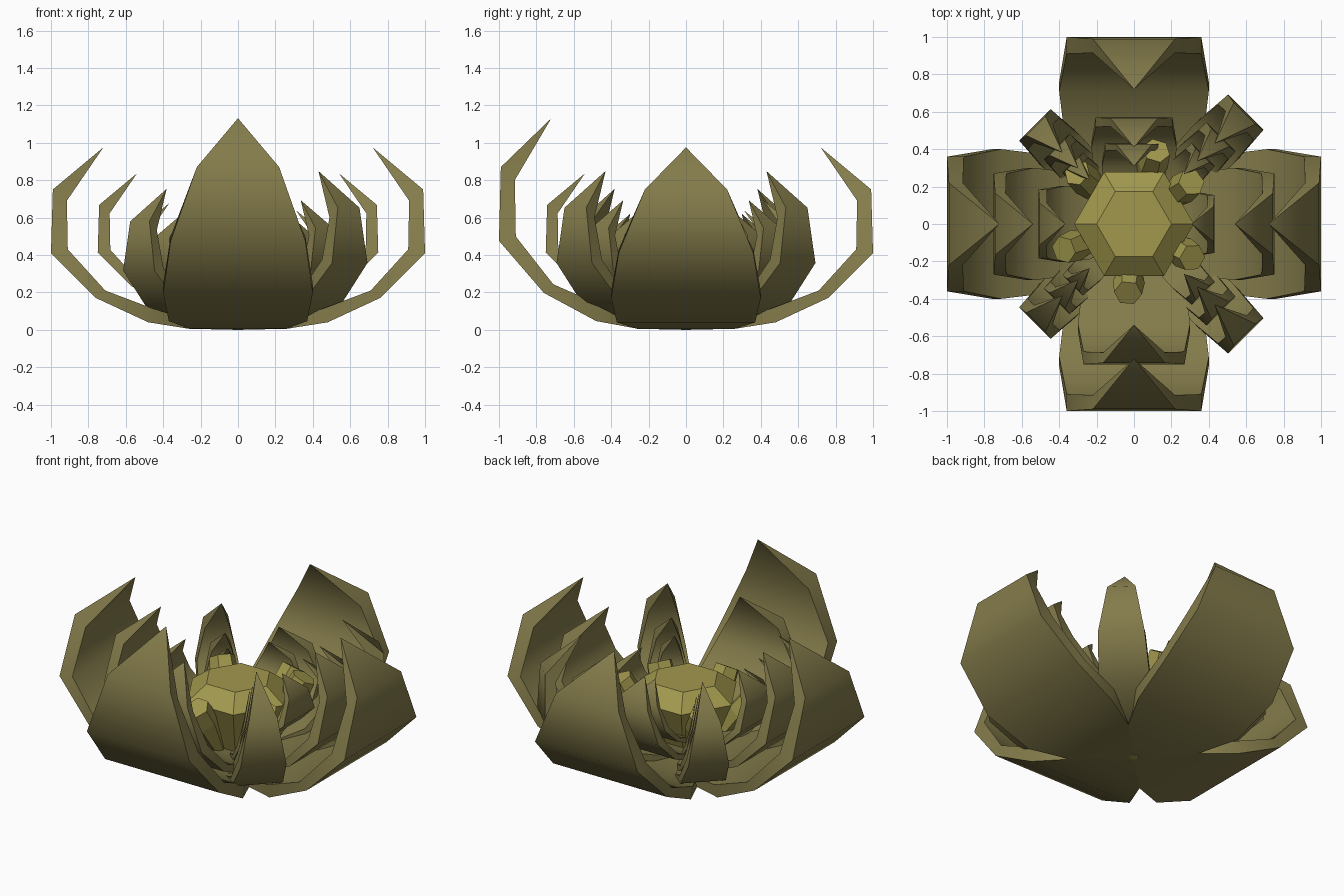
import bpy
import bmesh
import math
from mathutils import Vector

old = bpy.data.objects.get("Cube")
if old:
    bpy.data.objects.remove(old, do_unlink=True)


def material(name, rgb):
    m = bpy.data.materials.new(name)
    m.use_nodes = True
    m.diffuse_color = (*rgb, 1)
    m.node_tree.nodes["Principled BSDF"].inputs["Base Color"].default_value = (*rgb, 1)
    return m


olive = material("olive petal", (0.23, 0.20, 0.07))
yellow = material("dull yellow", (0.36, 0.315, 0.075))

# Petal section: outer r, outer z, inner r, inner z, half width
PETAL = [
    (0, 0, 0, .05, 0),
    (.26, .005, .28, .06, .26),
    (.48, .04, .46, .115, .37),
    (.76, .17, .71, .21, .40),
    (1, .41, .91, .43, .36),
    (.99, .75, .915, .69, .22),
    (.72, .975, .72, .975, 0),
]


def finish(name, bm, mat, smooth):
    bmesh.ops.remove_doubles(bm, verts=bm.verts, dist=0.0005)
    bmesh.ops.recalc_face_normals(bm, faces=bm.faces)
    mesh = bpy.data.meshes.new(name)
    bm.to_mesh(mesh)
    bm.free()
    mesh.materials.append(mat)
    ob = bpy.data.objects.new(name, mesh)
    bpy.context.collection.objects.link(ob)
    if smooth:
        bpy.ops.object.select_all(action='DESELECT')
        ob.select_set(True)
        bpy.context.view_layer.objects.active = ob
        bpy.ops.object.shade_smooth_by_angle(angle=math.radians(60))
    return ob


def petal(name, degrees, reach, height, width, lift=0):
    """Curved plate that bends up and ends in a point, turned about z."""
    bm = bmesh.new()
    rings = []
    for ro, zo, ri, zi, w in PETAL:
        corners = [(ro, -w, zo), (ro, w, zo), (ri, w, zi), (ri, -w, zi)]
        rings.append([bm.verts.new((r * reach, y * width, z * height + lift))
                      for r, y, z in corners])
    for a, b in zip(rings, rings[1:]):
        for i in range(4):
            j = (i + 1) % 4
            bm.faces.new((a[i], a[j], b[j], b[i]))
    ob = finish(name, bm, olive, True)
    ob.rotation_euler.z = math.radians(degrees)


def loft(name, rings, mat):
    """Six-sided solid through (radius, z) rings."""
    bm = bmesh.new()
    loops = [[bm.verts.new((r * math.cos(math.radians(60 * k)),
                            r * math.sin(math.radians(60 * k)), z))
              for k in range(6)] for r, z in rings]
    for a, b in zip(loops, loops[1:]):
        for i in range(6):
            j = (i + 1) % 6
            bm.faces.new((a[i], a[j], b[j], b[i]))
    bm.faces.new(loops[0])
    bm.faces.new(loops[-1])
    return finish(name, bm, mat, False)


# Four large outer petals, the front one taller
for side, angle, height in (("left", 0, 1), ("back", 90, 1),
                            ("right", 180, 1), ("front", 270, 1.16)):
    petal(f"outer_petal_{side}", angle, 1, height, 1)

# Inner petals on the main axes
for angle, size, lift in ((0, .75, .105), (180, .75, .105), (270, .75, .105),
                          (90, .57, .14), (0, .43, .22), (180, .51, .18),
                          (90, .43, .22)):
    petal(f"inner_petal_{angle}", angle, size, size, size, lift)

# Narrow diagonal petals, nested, larger on the +x side
for angle, size in ((45, .845), (-45, .845), (135, .75), (-135, .75)):
    petal(f"diagonal_petal_{angle}", angle, size, size * 1.03, size * .44)
    for k, lift in ((.78, .05), (.62, .11)):
        s = size * k
        petal(f"diagonal_inner_petal_{angle}", angle, s, s, s * .46, lift)

# Six-sided seed pod
loft("seed_pod", [(.03, -.0), (.17, .10), (.32, .44), (.20, .53)], yellow)

# Leaning stamens around the pod: angle, tip distance, tip height
for angle, reach, top in ((36, .38, .53), (73, .41, .48), (138, .41, .48),
                          (200, .40, .45), (265, .37, .47), (330, .36, .48)):
    a = math.radians(angle)
    foot = Vector((.17 * math.cos(a), .17 * math.sin(a), .13))
    tip = Vector((reach * math.cos(a), reach * math.sin(a), top))
    axis = tip - foot
    ob = loft("stamen", [(.04, 0), (.085, axis.length * .7), (.075, axis.length)], yellow)
    ob.location = foot
    ob.rotation_euler = axis.to_track_quat('Z', 'Y').to_euler()
